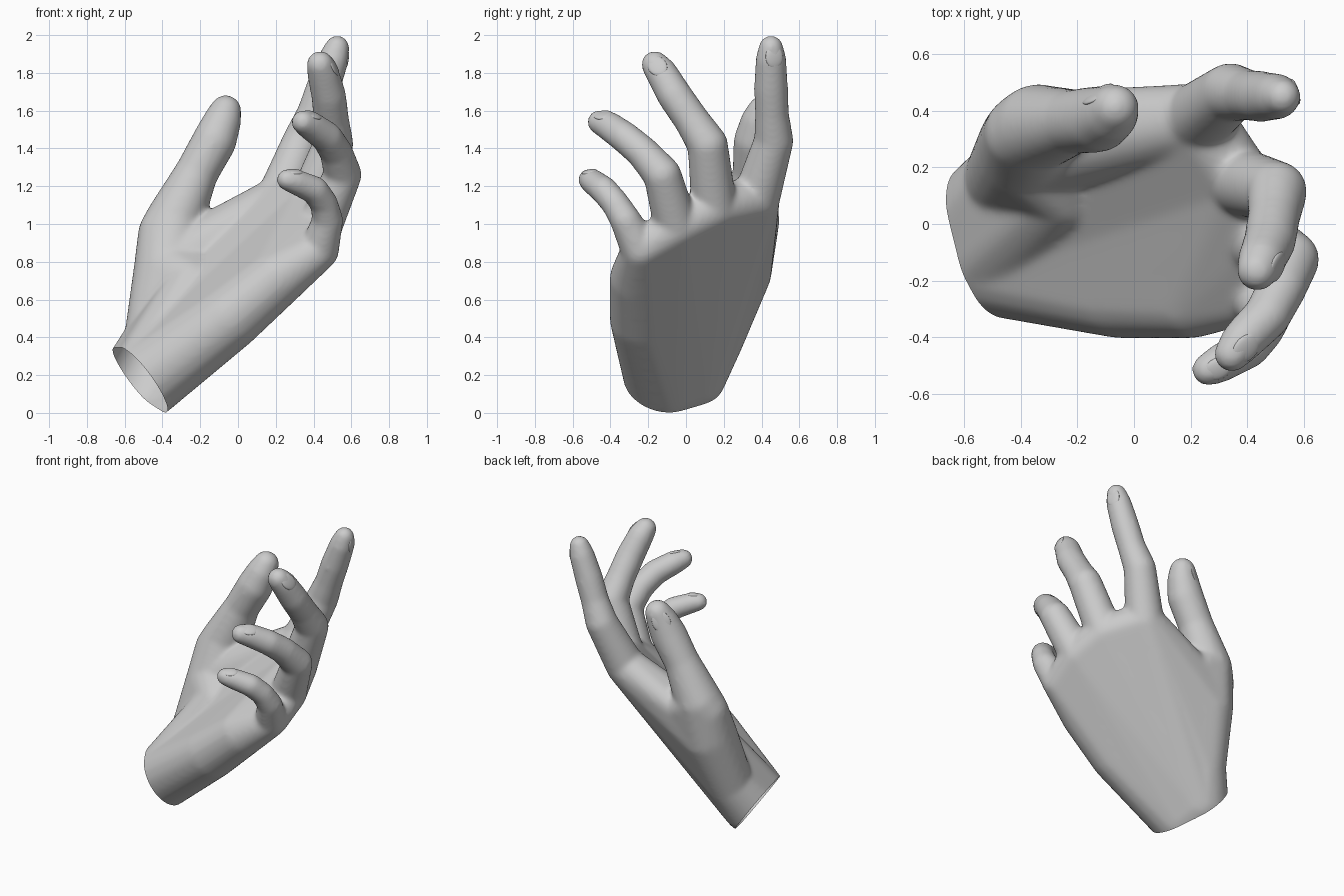
import bpy, bmesh
from mathutils import Vector, Matrix

if "Cube" in bpy.data.objects:
    bpy.data.objects.remove(bpy.data.objects["Cube"])

# unit sphere points, reused for every rounded hull
tmp = bmesh.new()
bmesh.ops.create_icosphere(tmp, subdivisions=3, radius=1)
UNIT = [v.co.copy() for v in tmp.verts]
tmp.free()

body = bmesh.new()


def hull(*balls):
    """Add the convex hull of several balls (x, y, z, radius)."""
    b = bmesh.new()
    for x, y, z, r in balls:
        for u in UNIT:
            b.verts.new(Vector((x, y, z)) + u * (r + 0.005))
    bmesh.ops.convex_hull(b, input=b.verts[:])
    bmesh.ops.delete(b, geom=[v for v in b.verts if not v.link_faces], context='VERTS')
    bmesh.ops.recalc_face_normals(b, faces=b.faces[:])
    me = bpy.data.meshes.new("part")
    b.to_mesh(me)
    b.free()
    body.from_mesh(me)
    bpy.data.meshes.remove(me)


def chain(balls):
    for a, b in zip(balls, balls[1:]):
        hull(a, b)


# finger joints from knuckle to tip, and the direction each nail faces
index = [(0.22, 0.37, 1.13, .122), (0.34, 0.465, 1.44, .100), (0.40, 0.455, 1.58, .086),
         (0.45, 0.45, 1.72, .086), (0.505, 0.45, 1.87, .077), (0.525, 0.45, 1.935, .060)]
middle = [(0.37, 0.15, 1.08, .118), (0.505, 0.115, 1.42, .103), (0.495, 0.03, 1.55, .089),
          (0.48, -0.06, 1.68, .088), (0.45, -0.13, 1.80, .080), (0.435, -0.165, 1.845, .068)]
ring = [(0.43, -0.05, 0.98, .115), (0.555, -0.125, 1.26, .096), (0.52, -0.23, 1.38, .083),
        (0.47, -0.325, 1.46, .079), (0.385, -0.41, 1.52, .073), (0.345, -0.46, 1.54, .059)]
pinky = [(0.43, -0.24, 0.86, .100), (0.475, -0.32, 1.02, .078), (0.455, -0.375, 1.11, .070),
         (0.405, -0.435, 1.18, .070), (0.30, -0.495, 1.225, .063), (0.26, -0.515, 1.235, .053)]
thumb = [(-0.34, 0.34, 1.01, .150), (-0.22, 0.36, 1.27, .110), (-0.125, 0.37, 1.44, .113),
         (-0.085, 0.39, 1.54, .097), (-0.065, 0.41, 1.60, .079)]
fingers = {"index": (index, (.9, .3, -.4)), "middle": (middle, (.9, -.1, .25)),
           "ring": (ring, (.5, -.1, .8)), "pinky": (pinky, (.4, -.1, .9)),
           "thumb": (thumb, (-.6, .8, .1))}
for joints, _ in fingers.values():
    chain(joints)

# palm, built from the wrist to the knuckles
wrist = [(-0.53, 0.03, 0.205, .182), (-0.505, -0.12, 0.16, .200)]
waist = (-0.45, 0.15, 0.39, .150)
heel = (-0.05, -0.23, 0.50, .17)
edge = (0.20, -0.25, 0.71, .15)
thumb_base = (-0.37, 0.27, 0.75, .18)
thumb_side = (-0.39, 0.32, 0.95, .135)
thenar = (-0.24, 0.12, 0.68, .14)
web = (-0.20, 0.38, 0.93, .09)
hull(*wrist, index[0], middle[0], ring[0])
hull(*wrist, middle[0], ring[0], heel, edge)
hull(heel, edge, ring[0], pinky[0])

# ball of the thumb and the web towards the index finger
hull(*wrist, waist)
hull(waist, thumb_base, thenar)
hull(waist, wrist[1], thenar)
hull(waist, thumb_base, index[0])
hull(thumb_base, thumb[0], thumb_side, web)
hull(thumb_base, thenar, web)
hull(thumb_base, web, index[0])

# fuse everything into one smooth skin
raw = bpy.data.meshes.new("hand_raw")
body.to_mesh(raw)
body.free()
hand = bpy.data.objects.new("hand", raw)
bpy.context.collection.objects.link(hand)
rm = hand.modifiers.new("fuse", 'REMESH')
rm.mode = 'VOXEL'
rm.voxel_size = 0.012
sm = hand.modifiers.new("soften", 'SMOOTH')
sm.factor = 0.5
sm.iterations = 22
bpy.context.view_layer.update()
skin = bpy.data.meshes.new_from_object(hand.evaluated_get(bpy.context.evaluated_depsgraph_get()))
hand.modifiers.clear()
hand.data = skin

# open cut at the wrist
bm = bmesh.new()
bm.from_mesh(skin)
bmesh.ops.bisect_plane(bm, geom=bm.verts[:] + bm.edges[:] + bm.faces[:],
                       plane_co=(-0.525, -0.06, 0.19), plane_no=(0.8, 0.2, 0.57),
                       clear_inner=True)
bm.to_mesh(skin)
bm.free()
skin.shade_smooth()

# finger nails, thin plates just proud of the skin and following its taper
for name, (joints, facing) in fingers.items():
    a, b = Vector(joints[-2][:3]), Vector(joints[-1][:3])
    ra, rb = joints[-2][3], joints[-1][3]
    axis = (b - a).normalized()
    out = Vector(facing)
    out = (out - axis * out.dot(axis)).normalized()
    top_a, top_b = a + out * ra, b + out * rb
    along = (top_b - top_a).normalized()
    side = along.cross(out).normalized()
    up = side.cross(along)
    pos = top_a.lerp(top_b, 0.5) - up * 0.010
    rot = Matrix((side, along, up)).transposed().to_4x4()
    nb = bmesh.new()
    bmesh.ops.create_uvsphere(nb, u_segments=24, v_segments=12, radius=1,
                              matrix=Matrix.Translation(pos) @ rot
                              @ Matrix.Diagonal((ra * .62, ra * .8, .014, 1)))
    me = bpy.data.meshes.new(name + "_nail")
    nb.to_mesh(me)
    nb.free()
    me.shade_smooth()
    bpy.context.collection.objects.link(bpy.data.objects.new(name + "_nail", me))
